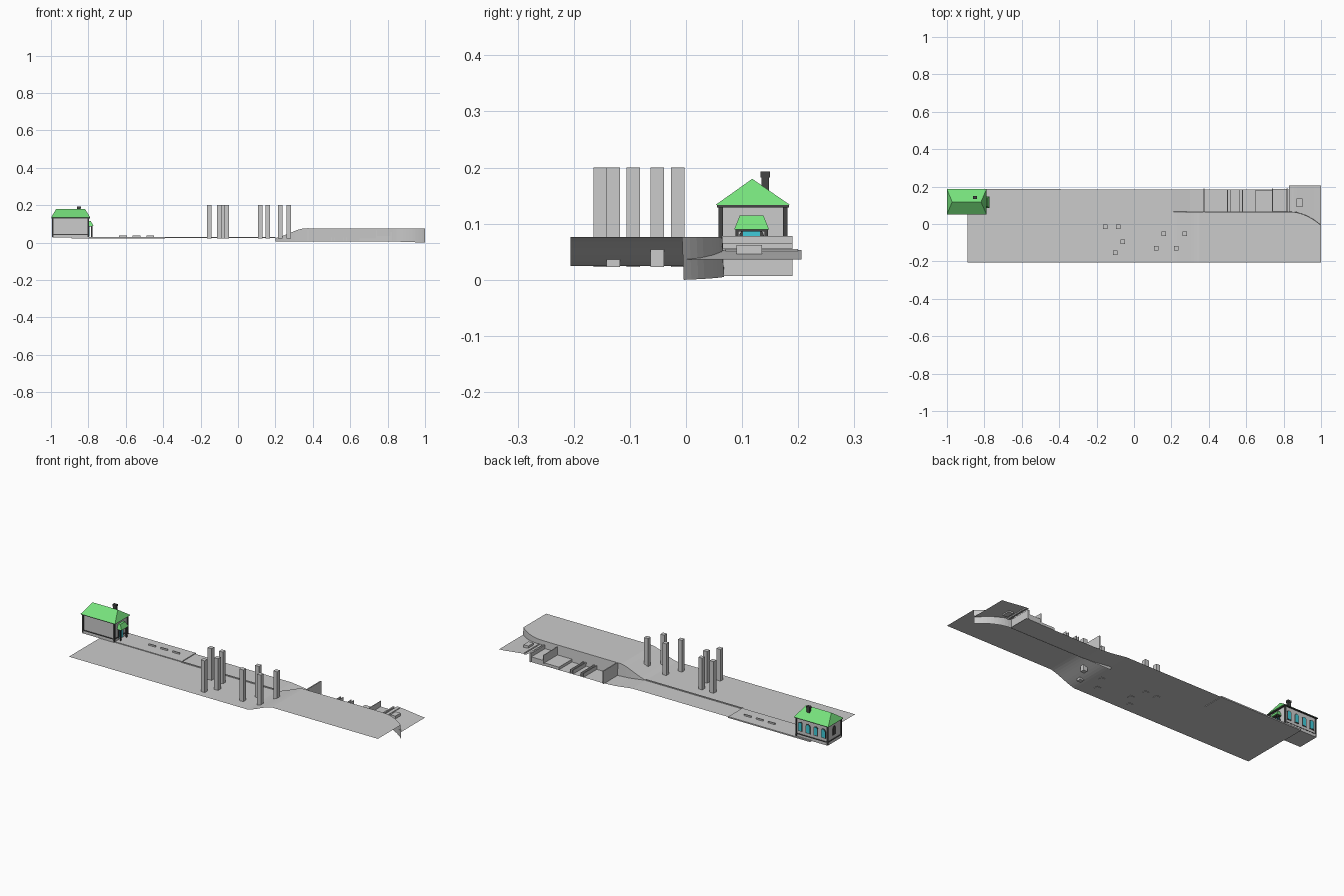
import bpy, bmesh, math

if "Cube" in bpy.data.objects:
    bpy.data.objects.remove(bpy.data.objects["Cube"])

def mat(name, col):
    m = bpy.data.materials.new(name)
    m.diffuse_color = (*col, 1)
    m.use_nodes = True
    m.node_tree.nodes["Principled BSDF"].inputs["Base Color"].default_value = m.diffuse_color
    return m

GREEN = mat("roof_green", (0.18, 0.75, 0.2))
DARK = mat("dark_trim", (0.06, 0.06, 0.06))
CYAN = mat("window_cyan", (0.05, 0.6, 0.7))

def make(name, verts, faces, material=None, fix=True):
    me = bpy.data.meshes.new(name)
    me.from_pydata(verts, [], faces)
    if fix:
        bm = bmesh.new()
        bm.from_mesh(me)
        bmesh.ops.recalc_face_normals(bm, faces=bm.faces)
        bm.to_mesh(me)
        bm.free()
    if material:
        me.materials.append(material)
    ob = bpy.data.objects.new(name, me)
    bpy.context.collection.objects.link(ob)
    return ob

def frustum(name, base, top, z0, z1, material=None):
    """Box or taper; base and top are (x0, x1, y0, y1)."""
    v = []
    for (a, b, c, d), z in ((base, z0), (top, z1)):
        v += [(a, c, z), (b, c, z), (b, d, z), (a, d, z)]
    f = [(3, 2, 1, 0), (4, 5, 6, 7)]
    f += [(i, (i + 1) % 4, 4 + (i + 1) % 4, 4 + i) for i in range(4)]
    return make(name, v, f, material)

def box(name, x0, x1, y0, y1, z0, z1, material=None):
    r = (x0, x1, y0, y1)
    return frustum(name, r, r, z0, z1, material)

def strip(name, left, right):
    """Open sheet between two point rows."""
    n = len(left)
    f = [(i, i + 1, n + i + 1, n + i) for i in range(n - 1)]
    return make(name, left + right, f, None, fix=False)

def arch(name, c, w, h, depth, axis, material):
    """Arched plate centred at c (bottom middle), pushed out along axis."""
    r = w / 2
    prof = [(-r, 0), (r, 0)]
    prof += [(r * math.cos(a), h - r + r * math.sin(a))
             for a in (math.pi * i / 8 for i in range(9))]
    n = len(prof)
    v = []
    for d in (0, depth):
        for u, z in prof:
            v.append((c[0] + u, c[1] + d, c[2] + z) if axis == 'y'
                     else (c[0] + d, c[1] + u, c[2] + z))
    f = [tuple(range(n)), tuple(range(n, 2 * n))]
    f += [(i, (i + 1) % n, n + (i + 1) % n, n + i) for i in range(n)]
    return make(name, v, f, material)

# Upper ground: flat, ramp, raised deck with curved back corner
def ground_z(x):
    t = min(max((x - 0.2) / 0.15, 0), 1)
    return 0.025 + 0.051 * (0.5 * t + 0.5 * t * t * (3 - 2 * t))

def edge_y(x):
    t = max(0, (x - 0.83) / 0.17)
    return 0.065 - 0.072 * t * t

xs = [-0.89, -0.4] + [0.2 + 0.015 * i for i in range(11)]
xs += [0.6, 0.83] + [0.83 + 0.017 * i for i in range(1, 11)]
strip("ground", [(x, -0.206, ground_z(x)) for x in xs],
      [(x, edge_y(x), ground_z(x)) for x in xs])

# Retaining wall between the deck and the lower lane
wx = [x for x in xs if x >= 0.2]
strip("retaining_wall", [(x, edge_y(x), ground_z(x)) for x in wx],
      [(x, edge_y(x) + 0.003, max(0, 0.006 * (1 - max(0, x - 0.83) / 0.17))) for x in wx])

# Lower lane behind the wall
lane = [(-0.4, 0.025), (0.2, 0.025), (0.3, 0.012), (0.375, 0.007), (0.83, 0.007)]
strip("lower_lane", [(x, 0.065, z) for x, z in lane], [(x, 0.184, z) for x, z in lane])
box("lane_kerb", -0.39, 0.2, 0.061, 0.067, 0.025, 0.03)

# Waiting platform and its benches
box("platform", -0.89, -0.39, 0.065, 0.188, 0.022, 0.029)
for i in range(3):
    x = -0.615 + i * 0.073
    box("bench", x - 0.021, x + 0.021, 0.127, 0.133, 0.029, 0.037)

# Cross walls and terrace blocks in the lane
box("cross_wall", 0.371, 0.377, 0.063, 0.19, 0.007, 0.078)
for x in (0.5, 0.515, 0.565, 0.58):
    box("low_wall", x - 0.002, x + 0.002, 0.065, 0.184, 0.007, 0.028)
box("terrace_low", 0.65, 0.74, 0.065, 0.182, 0.007, 0.022)
box("terrace_high", 0.74, 0.82, 0.065, 0.186, 0.007, 0.036)
box("terrace_wall", 0.739, 0.743, 0.063, 0.19, 0.02, 0.066)
box("terrace_wall", 0.816, 0.824, 0.063, 0.19, 0.007, 0.056)

# Sloping end platform
ex = [0.83, 0.87, 0.92, 0.96, 1.0]
ez = [0.053, 0.05, 0.044, 0.039, 0.036]
strip("end_platform", [(x, edge_y(x) + 0.002, z) for x, z in zip(ex, ez)],
      [(x, 0.206, z) for x, z in zip(ex, ez)])
box("end_step", 0.845, 0.852, 0.07, 0.2, 0.045, 0.055)
box("end_block", 0.87, 0.9, 0.09, 0.135, 0.04, 0.062)

# Square columns
for x, y in ((-0.155, -0.015), (-0.085, -0.015), (-0.06, -0.094), (-0.1, -0.153),
             (0.16, -0.051), (0.12, -0.13), (0.227, -0.13), (0.272, -0.051)):
    box("column", x - 0.012, x + 0.012, y - 0.012, y + 0.012, 0.023, 0.2)

# House body
X0, X1, Y0, Y1 = -0.99, -0.8, 0.062, 0.177
box("house_plinth", X0 - 0.003, X1 + 0.003, Y0 - 0.003, Y1 + 0.003, 0.026, 0.043)
box("house_walls", X0, X1, Y0, Y1, 0.04, 0.132)
box("house_base_trim", X0 - 0.004, X1 + 0.004, Y0 - 0.004, Y1 + 0.004, 0.041, 0.045, DARK)
for x in (X0, X1):
    for y in (Y0, Y1):
        box("corner_post", x - 0.004, x + 0.004, y - 0.004, y + 0.004, 0.03, 0.132, DARK)

# Hipped roof
box("eaves", -0.998, -0.792, 0.055, 0.184, 0.129, 0.134, DARK)
rv = [(-1, 0.052, 0.133), (-0.789, 0.052, 0.133), (-0.789, 0.186, 0.133),
      (-1, 0.186, 0.133), (-0.972, 0.118, 0.18), (-0.818, 0.118, 0.18)]
make("roof", rv, [(0, 1, 5, 4), (1, 2, 5), (2, 3, 4, 5), (3, 0, 4), (3, 2, 1, 0)], GREEN)
box("chimney", -0.86, -0.842, 0.135, 0.148, 0.15, 0.184, DARK)
box("chimney_cap", -0.862, -0.84, 0.133, 0.15, 0.182, 0.193, DARK)

# Arched windows on the back, one on the end wall
for i in range(4):
    x = -0.965 + i * 0.047
    arch("window_frame", (x, Y1, 0.06), 0.028, 0.052, 0.002, 'y', DARK)
    arch("window_pane", (x, Y1, 0.064), 0.02, 0.044, 0.003, 'y', CYAN)
arch("end_window", (X0, 0.12, 0.065), 0.024, 0.048, -0.003, 'x', DARK)

# Porch with door
arch("door_frame", (X1, 0.117, 0.03), 0.046, 0.066, 0.003, 'x', DARK)
box("door", X1, X1 + 0.005, 0.102, 0.132, 0.032, 0.086, CYAN)
for y in (0.091, 0.143):
    box("porch_post", -0.785, -0.779, y - 0.003, y + 0.003, 0.027, 0.092, DARK)
box("porch_beam", X1, -0.777, 0.088, 0.146, 0.086, 0.091, DARK)
frustum("porch_roof", (X1, -0.773, 0.086, 0.148), (X1, -0.787, 0.096, 0.138),
        0.09, 0.115, GREEN)
